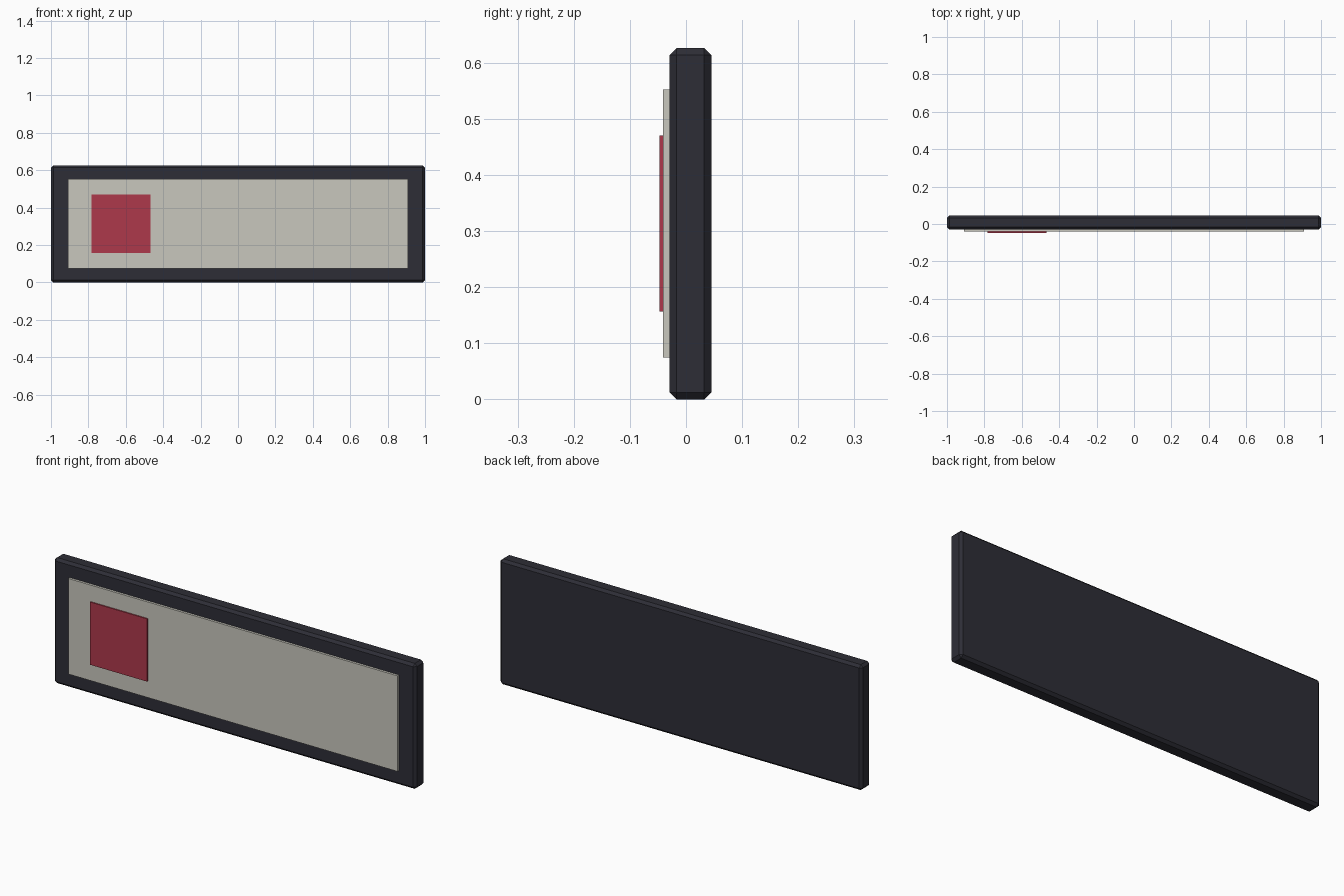
import bpy
from mathutils import Vector

cube = bpy.data.objects.get("Cube")
if cube:
    bpy.data.objects.remove(cube, do_unlink=True)


def material(name, color):
    mat = bpy.data.materials.new(name)
    mat.use_nodes = True
    mat.diffuse_color = (*color, 1)
    bsdf = next(n for n in mat.node_tree.nodes if n.type == "BSDF_PRINCIPLED")
    bsdf.inputs["Base Color"].default_value = (*color, 1)
    bsdf.inputs["Roughness"].default_value = 0.7
    return mat


def box(name, low, high, mat, bevel=0):
    """Box between two corners, with an optional flat chamfer."""
    low, high = Vector(low), Vector(high)
    bpy.ops.mesh.primitive_cube_add(size=1, location=(low + high) / 2)
    obj = bpy.context.object
    obj.name = name
    obj.scale = high - low
    bpy.ops.object.transform_apply(location=False, rotation=False, scale=True)
    obj.data.materials.append(mat)
    if bevel:
        mod = obj.modifiers.new("chamfer", "BEVEL")
        mod.width = bevel
        mod.segments = 1
    return obj


charcoal = material("charcoal", (0.027, 0.027, 0.037))
pale_grey = material("pale_grey", (0.58, 0.57, 0.51))
crimson = material("crimson", (0.42, 0.04, 0.07))

# Chamfered backing board
box("backing_board", (-1, -0.029, 0), (1, 0.045, 0.626), charcoal, 0.0125)
# Raised face panel, seated slightly into the board
box("face_panel", (-0.908, -0.041, 0.075), (0.908, -0.02, 0.552), pale_grey)
# Thin coloured square on the panel
box("square_plate", (-0.783, -0.047, 0.157), (-0.469, -0.039, 0.47), crimson)
